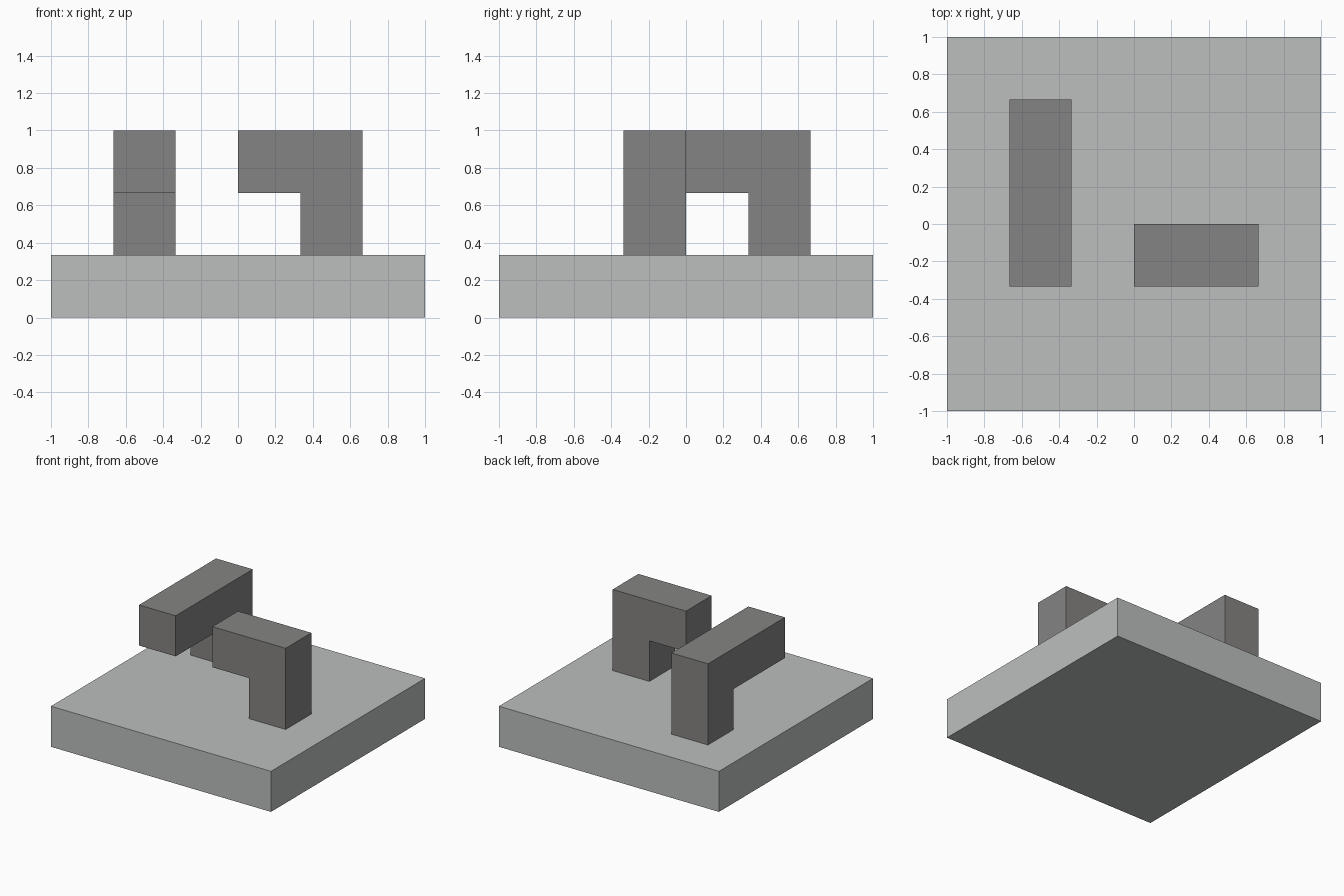
import bpy
import bmesh
from mathutils import Vector

cube = bpy.data.objects.get("Cube")
if cube:
    bpy.data.objects.remove(cube, do_unlink=True)

U = 1 / 3  # grid unit: the base is six units wide and one unit thick


def make_material(name, colour):
    mat = bpy.data.materials.new(name)
    mat.use_nodes = True
    mat.diffuse_color = colour
    mat.node_tree.nodes["Principled BSDF"].inputs["Base Color"].default_value = colour
    return mat


def extrude_profile(name, profile, direction, mat):
    """Extrude a flat outline, given in grid units, along a direction."""
    bm = bmesh.new()
    face = bm.faces.new([bm.verts.new(Vector(p) * U) for p in profile])
    result = bmesh.ops.extrude_face_region(bm, geom=[face], use_keep_orig=True)
    moved = [g for g in result["geom"] if isinstance(g, bmesh.types.BMVert)]
    bmesh.ops.translate(bm, verts=moved, vec=Vector(direction) * U)
    bmesh.ops.recalc_face_normals(bm, faces=bm.faces)
    mesh = bpy.data.meshes.new(name)
    bm.to_mesh(mesh)
    bm.free()
    mesh.materials.append(mat)
    obj = bpy.data.objects.new(name, mesh)
    bpy.context.collection.objects.link(obj)
    return obj


def hook_outline(tip, end):
    """Upside-down L: a one-unit leg at the end, an arm reaching to the tip."""
    return [(end - 1, 1), (end, 1), (end, 3), (tip, 3), (tip, 2), (end - 1, 2)]


light_grey = make_material("light grey", (0.50, 0.52, 0.51, 1))
dark_grey = make_material("dark grey", (0.235, 0.231, 0.228, 1))

# Square base slab
extrude_profile("base", [(-3, -3, 0), (3, -3, 0), (3, 3, 0), (-3, 3, 0)],
                (0, 0, 1), light_grey)

# Short hook, arm reaching along x
extrude_profile("short_hook", [(x, -1, z) for x, z in hook_outline(0, 2)],
                (0, 1, 0), dark_grey)

# Long hook, arm reaching forward along y
extrude_profile("long_hook", [(-2, y, z) for y, z in hook_outline(-1, 2)],
                (1, 0, 0), dark_grey)
